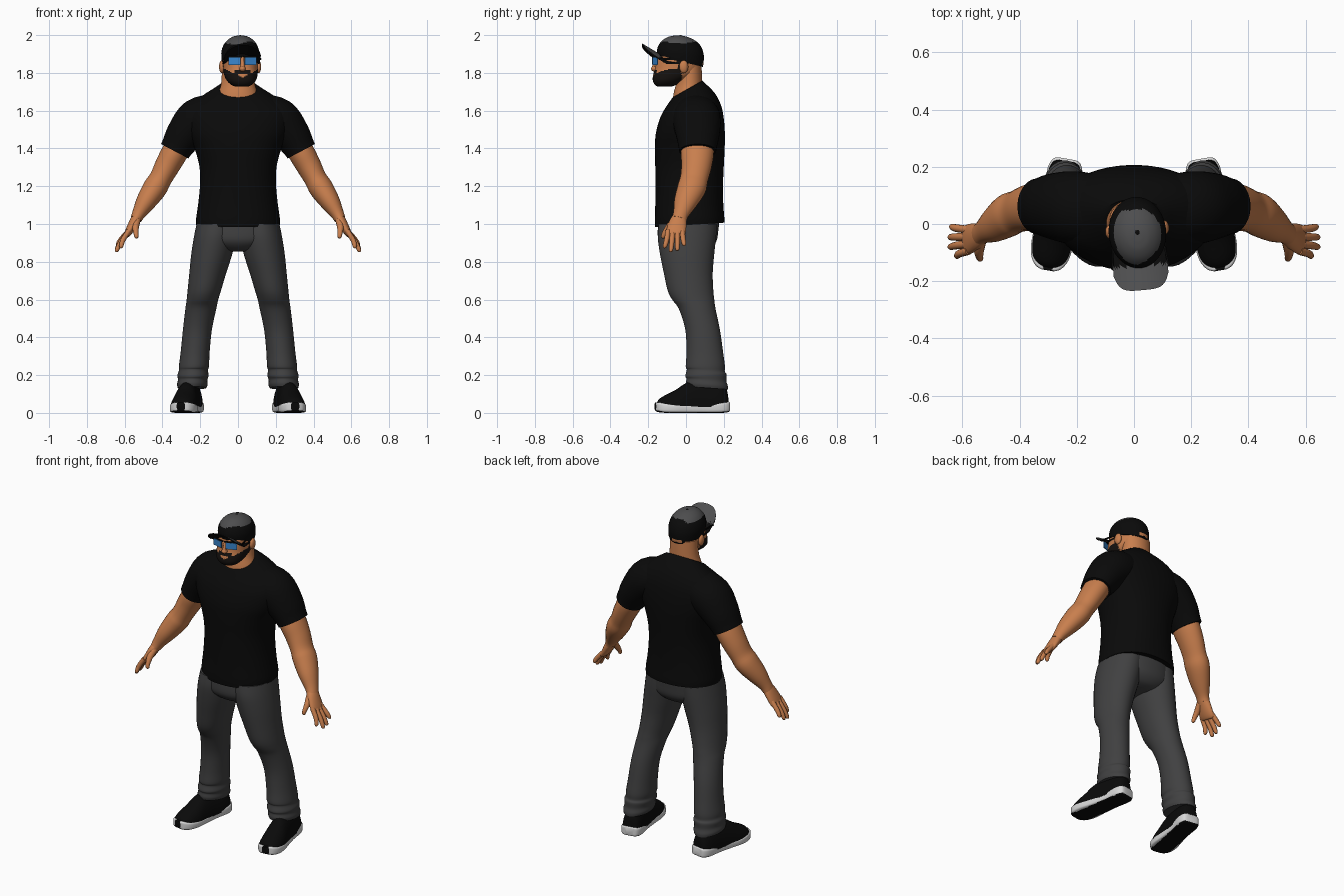
import bpy, bmesh, math
from mathutils import Vector, Matrix

if "Cube" in bpy.data.objects:
    bpy.data.objects.remove(bpy.data.objects["Cube"])


def colour(name, r, g, b):
    m = bpy.data.materials.new(name)
    m.diffuse_color = (r, g, b, 1)
    m.use_nodes = True
    m.node_tree.nodes["Principled BSDF"].inputs["Base Color"].default_value = m.diffuse_color
    return m


SKIN = colour("tan skin", 0.58, 0.21, 0.075)
BLACK = colour("black cloth", 0.003, 0.003, 0.003)
HAIR = colour("dark beard", 0.008, 0.006, 0.005)
DENIM = colour("charcoal trousers", 0.052, 0.052, 0.053)
GREY = colour("cap grey", 0.075, 0.075, 0.077)
WHITE = colour("sole white", 0.68, 0.68, 0.68)
BLUE = colour("lens blue", 0.04, 0.24, 0.62)

# The head looks slightly towards +x
TURN = (Matrix.Translation((0.012, -0.03, 0)) @ Matrix.Rotation(math.radians(5), 4, 'Z')
        @ Matrix.Translation((0, 0.03, 0)))


def finish(name, bm, mats, rule=None, mirror=False, matrix=None):
    bmesh.ops.recalc_face_normals(bm, faces=bm.faces)
    bm.normal_update()
    if rule:
        for f in bm.faces:
            f.material_index = rule(f.calc_center_median(), f.normal)
    me = bpy.data.meshes.new(name)
    bm.to_mesh(me)
    bm.free()
    for m in mats:
        me.materials.append(m)
    ob = bpy.data.objects.new(name, me)
    bpy.context.collection.objects.link(ob)
    if matrix:
        ob.matrix_world = matrix
    bpy.ops.object.select_all(action='DESELECT')
    ob.select_set(True)
    bpy.context.view_layer.objects.active = ob
    bpy.ops.object.shade_smooth_by_angle(angle=math.radians(50))
    if mirror:
        ob.modifiers.new("mirror", 'MIRROR').use_mirror_merge = False
    return ob


def spline(rows, n):
    """Smooth interpolation of section rows."""
    out = []
    for i in range(len(rows) - 1):
        a, b, c, d = (rows[max(i - 1, 0)], rows[i], rows[i + 1],
                      rows[min(i + 2, len(rows) - 1)])
        for k in range(n):
            t = k / n
            out.append([q + 0.5 * t * (r - p + t * (2 * p - 5 * q + 4 * r - s
                        + t * (3 * (q - r) + s - p))) for p, q, r, s in zip(a, b, c, d)])
    return out + [list(rows[-1])]


def circle(seg, e=2.0):
    pts = []
    for i in range(seg):
        a = 2 * math.pi * (i + 0.5) / seg
        c, s = math.cos(a), math.sin(a)
        pts.append((math.copysign(abs(c) ** (2 / e), c), math.copysign(abs(s) ** (2 / e), s)))
    return pts


def skin_rings(rings):
    bm = bmesh.new()
    vs = [[bm.verts.new(p) for p in r] for r in rings]
    n = len(vs[0])
    for a, b in zip(vs, vs[1:]):
        for i in range(n):
            bm.faces.new((a[i], a[(i + 1) % n], b[(i + 1) % n], b[i]))
    bm.faces.new(vs[0])
    bm.faces.new(vs[-1])
    return bm


def stack(name, rows, mats, seg=36, n=4, e=2.0, **kw):
    """Upright body: rows of z, centre x, half width, front y, back y, tilt."""
    rings = []
    for z, cx, hx, yf, yb, tilt in spline(rows, n):
        cy, hy = (yf + yb) / 2, (yb - yf) / 2
        rings.append([(cx + hx * c, cy + hy * s, z + tilt * s) for c, s in circle(seg, e)])
    return finish(name, skin_rings(rings), mats, **kw)


def limb(name, rows, mats, seg=20, n=4, **kw):
    """Tube along a path: rows of x, y, z, side radius, depth radius."""
    rows = spline(rows, n)
    rings = []
    for i, (x, y, z, ru, rv) in enumerate(rows):
        d = (Vector(rows[min(i + 1, len(rows) - 1)][:3]) - Vector(rows[max(i - 1, 0)][:3])).normalized()
        v = (Vector((0, 1, 0)) - d * d.y).normalized()
        u = v.cross(d)
        rings.append([Vector((x, y, z)) + u * max(ru, .001) * c + v * max(rv, .001) * s
                      for c, s in circle(seg)])
    return finish(name, skin_rings(rings), mats, **kw)


def ball(name, loc, size, mat, **kw):
    bm = bmesh.new()
    bmesh.ops.create_uvsphere(bm, u_segments=20, v_segments=12, radius=1,
                              matrix=Matrix.Translation(loc) @ Matrix.Diagonal((*size, 1)))
    return finish(name, bm, [mat], **kw)


def box(name, loc, size, mat, yaw=0.0, **kw):
    bm = bmesh.new()
    bmesh.ops.create_cube(bm, size=1, matrix=Matrix.Translation(loc)
                          @ Matrix.Rotation(yaw, 4, 'Z') @ Matrix.Diagonal((*size, 1)))
    bmesh.ops.bevel(bm, geom=bm.edges[:], offset=min(size) * 0.3, segments=2, affect='EDGES')
    return finish(name, bm, [mat], **kw)


# Shirt
stack("shirt_body", [
    (.995, 0, .222, -.163, .203, .012), (1.03, 0, .222, -.165, .203, .006),
    (1.10, 0, .212, -.163, .198, 0), (1.20, 0, .202, -.162, .196, 0),
    (1.30, 0, .204, -.163, .200, 0), (1.40, 0, .230, -.165, .205, 0),
    (1.48, 0, .265, -.160, .206, 0), (1.56, 0, .282, -.138, .200, 0),
    (1.62, 0, .258, -.112, .185, .010), (1.668, 0, .200, -.092, .150, .028),
    (1.714, 0, .113, -.072, .086, .045)], [BLACK], seg=48, e=2.2)
limb("shirt_sleeve", [
    (.12, .05, 1.585, .105, .12), (.21, .057, 1.55, .118, .128), (.28, .062, 1.475, .101, .116),
    (.320, .062, 1.412, .086, .102), (.335, .062, 1.385, .082, .098)], [BLACK], seg=32, mirror=True)

# Arms and hands
limb("arm", [
    (.30, .062, 1.44, .07, .085), (.34, .06, 1.37, .070, .087), (.376, .055, 1.305, .066, .08),
    (.41, .043, 1.24, .060, .074), (.44, .03, 1.19, .064, .076), (.487, -.002, 1.118, .053, .062),
    (.525, -.026, 1.055, .036, .042), (.54, -.036, 1.025, .03, .04)], [SKIN], seg=28, mirror=True)
limb("palm", [
    (.532, -.032, 1.04, .028, .036), (.550, -.042, 1.01, .026, .046), (.575, -.052, .965, .021, .052),
    (.590, -.057, .940, .014, .048), (.593, -.058, .934, .003, .03)], [SKIN], mirror=True)
for nm, y0, y1, x1, z1 in (("index", -.094, -.112, .622, .872), ("middle", -.070, -.080, .645, .852),
                           ("ring", -.045, -.046, .645, .858), ("little", -.020, -.010, .640, .884)):
    xm, ym, zm = (.585 + x1) / 2 + .006, (y0 + y1) / 2, (.955 + z1) / 2
    limb(nm + "_finger", [(.578, y0, .965, .014, .014), (xm, ym, zm, .0135, .0135),
                          (x1 - .003, y1, z1 + .008, .0105, .0105), (x1, y1, z1, .002, .002)],
         [SKIN], seg=12, mirror=True)
limb("thumb", [(.535, -.055, 1.02, .02, .022), (.542, -.09, .985, .018, .018), (.540, -.115, .95, .013, .013),
               (.537, -.122, .93, .010, .010), (.536, -.124, .924, .002, .002)], [SKIN], seg=12, mirror=True)

# Trousers
stack("trouser_hips", [
    (1.04, 0, .205, -.145, .180, 0), (.97, 0, .222, -.150, .172, 0), (.91, 0, .205, -.145, .162, 0),
    (.87, 0, .13, -.11, .13, 0), (.855, 0, .05, -.07, .09, 0)], [DENIM], seg=40, e=2.2)
stack("trouser_leg", [
    (1.0, .112, .108, -.145, .165, 0), (.93, .122, .112, -.15, .160, 0), (.84, .139, .109, -.138, .150, 0),
    (.74, .160, .098, -.118, .142, 0), (.65, .178, .089, -.098, .145, 0), (.60, .188, .084, -.074, .150, 0),
    (.55, .197, .082, -.038, .157, 0), (.44, .215, .077, -.004, .180, 0), (.32, .227, .077, .002, .197, 0),
    (.25, .233, .080, -.002, .206, .004), (.225, .236, .077, .004, .206, -.005), (.20, .238, .083, -.004, .215, .005),
    (.175, .240, .078, .002, .214, -.006), (.15, .242, .081, -.002, .222, -.008),
    (.132, .243, .076, .002, .222, -.008)], [DENIM], seg=32, mirror=True)

# Shoes, toes turned outward
FOOT = Matrix.Translation((.268, .035, 0)) @ Matrix.Rotation(math.radians(10), 4, 'Z')


def shoe_part(name, rows, mats, e, rule=None):
    rings = []
    for y, hw, lo, hi in spline(rows, 4):
        rings.append([(hw * c, y, max(lo, (lo + hi) / 2 + (hi - lo) / 2 * s)) if e > 2
                      else (hw * c, y, max(lo, lo + (hi - lo) * s)) for c, s in circle(28, e)])
    ob = finish(name, skin_rings(rings), mats, rule=rule)
    ob.data.transform(FOOT)
    ob.modifiers.new("mirror", 'MIRROR').use_mirror_merge = False


shoe_part("shoe_upper", [
    (.188, .03, .03, .10), (.175, .05, .03, .14), (.13, .060, .03, .17), (.05, .061, .03, .175),
    (-.03, .065, .03, .160), (-.09, .070, .03, .122), (-.15, .064, .03, .092), (-.18, .046, .03, .072),
    (-.192, .02, .03, .05)], [BLACK], 2.0)
shoe_part("shoe_sole", [
    (.196, .028, .012, .056), (.188, .048, .004, .060), (.15, .062, 0, .058), (.06, .060, 0, .048),
    (-.03, .066, 0, .044), (-.10, .073, 0, .046), (-.155, .066, .001, .052), (-.188, .046, .006, .056),
    (-.200, .022, .014, .054)], [WHITE, BLACK], 5.0,
    rule=lambda c, n: 1 if (n.z < -.5 and abs(c.x) < .056) or (c.y < -.15 and abs(c.x) < .016) else 0)


# Neck and head, with the beard chosen by height along the jaw
stack("neck", [
    (1.62, 0, .120, -.075, .088, 0), (1.69, 0, .104, -.066, .086, 0), (1.75, 0, .089, -.052, .086, 0),
    (1.85, 0, .084, -.04, .082, 0)], [SKIN])


def beard(c, n):
    x = abs(c.x)
    jaw = c.y < -.03 and c.z < 1.772 + .55 * x
    goatee = .026 < x < .046 and c.z < 1.812 and c.y < -.1
    moustache = x < .045 and 1.797 < c.z < 1.812 and c.y < -.1
    sideburn = -.055 < c.y < -.03 and c.z < 1.88
    return 1 if jaw or goatee or moustache or sideburn else 0


stack("head", [
    (1.728, 0, .035, -.150, -.075, 0), (1.738, 0, .056, -.166, -.05, 0), (1.76, 0, .077, -.176, -.01, 0),
    (1.79, 0, .088, -.174, .045, 0), (1.82, 0, .091, -.165, .072, 0), (1.86, 0, .092, -.158, .084, 0),
    (1.90, 0, .090, -.145, .085, 0), (1.94, 0, .07, -.12, .06, 0)], [SKIN, HAIR],
    seg=64, n=6, e=2.25, rule=beard, matrix=TURN)
ball("nose", (0, -.165, 1.822), (.017, .021, .015), SKIN, matrix=TURN)
limb("nose_bridge", [(0, -.152, 1.875, .009, .01), (0, -.163, 1.845, .011, .012), (0, -.172, 1.82, .012, .012)],
     [SKIN], seg=12, matrix=TURN)
ball("ear", (.097, -.02, 1.832), (.015, .024, .034), SKIN, mirror=True, matrix=TURN)

# Sunglasses
yaw = math.radians(17)
box("lens", (.043, -.167, 1.863), (.066, .007, .042), BLUE, yaw=yaw, mirror=True, matrix=TURN)
box("brow_bar", (.042, -.166, 1.886), (.082, .010, .007), BLACK, yaw=yaw, mirror=True, matrix=TURN)
box("temple_arm", (.090, -.088, 1.874), (.006, .135, .010), BLACK, yaw=math.radians(8), mirror=True, matrix=TURN)


# Cap
def cap_patch(c, n):
    if c.y > .06 and abs(c.x) < .032 and 1.843 < c.z < 1.860:
        return 2
    return 1 if c.z > 1.957 + .008 * math.sin(40 * c.x) and c.y < .05 else 0


stack("cap_crown", [
    (1.858, 0, .096, -.150, .089, -.026), (1.875, 0, .099, -.154, .093, -.024), (1.91, 0, .100, -.153, .094, -.014),
    (1.945, 0, .090, -.143, .080, -.006), (1.972, 0, .070, -.122, .052, -.003), (1.99, 0, .044, -.093, .012, -.001),
    (1.997, 0, .02, -.065, -.02, 0), (1.998, 0, .004, -.048, -.038, 0)],
    [BLACK, GREY, SKIN], seg=48, n=5, rule=cap_patch, matrix=TURN)
ball("cap_button", (0, -.03, 1.995), (.010, .010, .005), BLACK, matrix=TURN)

bm = bmesh.new()
grid = []
for i in range(25):
    u = i / 12 - 1
    back = -.045 - .095 * math.sqrt(max(0, 1 - u * u))
    tip = -.232 + .035 * u * u * u * u + .02 * u ** 10
    line = []
    for j in range(9):
        y = back + (tip - back) * j / 8
        z = 1.878 + .6 * max(0, -.11 - y) - .028 * u * u
        line.append([bm.verts.new((u * .096, y, z + dz)) for dz in (.004, -.004)])
    grid.append(line)
for side in (0, 1):
    for a, b in zip(grid, grid[1:]):
        for j in range(8):
            bm.faces.new((a[j][side], b[j][side], b[j + 1][side], a[j + 1][side]))
rim = [l[0] for l in grid] + grid[-1][1:] + [l[8] for l in grid[-2::-1]] + grid[0][7:0:-1]
for p, q in zip(rim, rim[1:] + rim[:1]):
    bm.faces.new((p[0], q[0], q[1], p[1]))
finish("cap_brim", bm, [BLACK, GREY], rule=lambda c, n: 1 if n.z > .4 and c.y < -.145 else 0, matrix=TURN)
